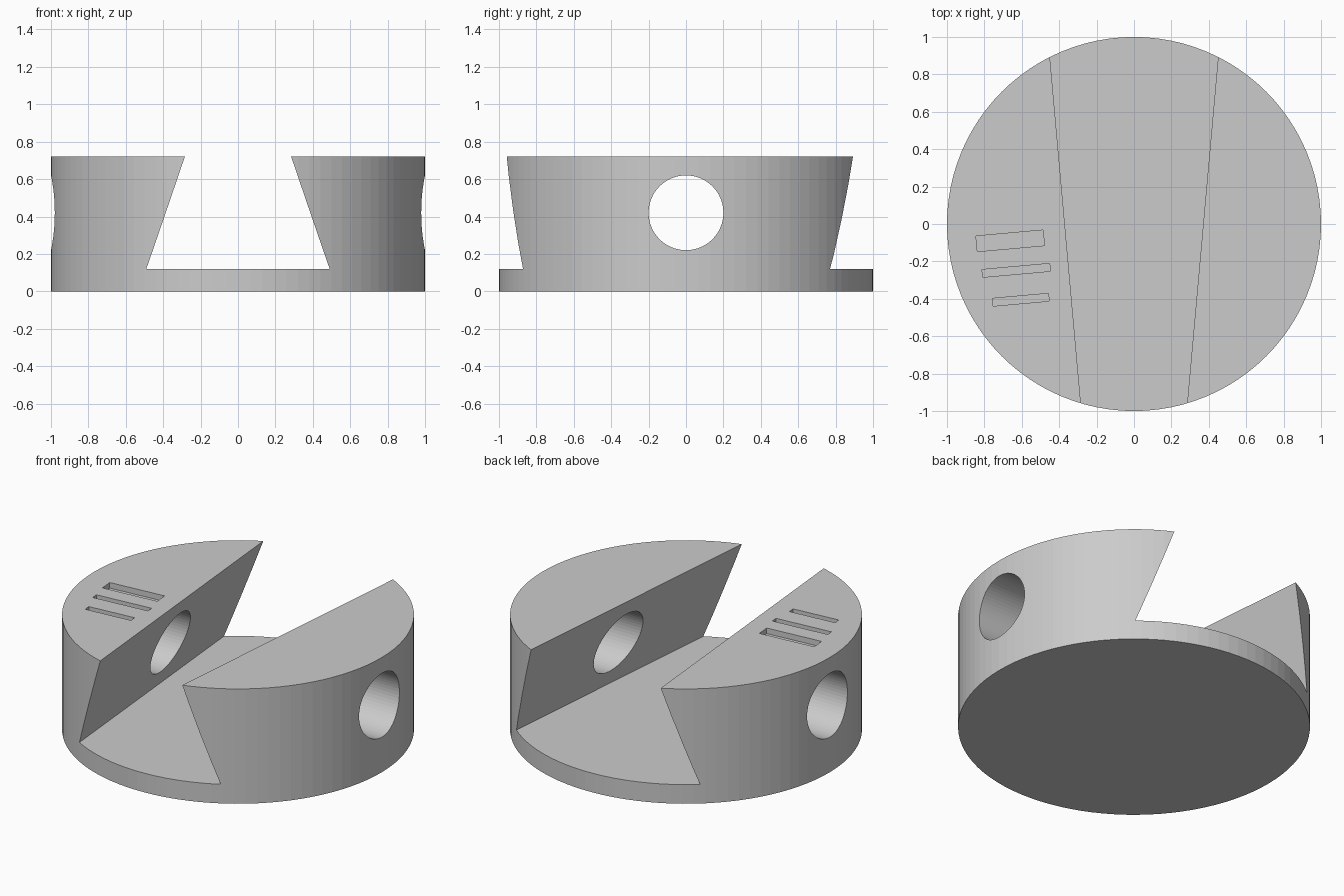
import bpy
import bmesh
from math import atan, pi
from mathutils import Matrix

HEIGHT, FLOOR = 0.72, 0.12
TAPER, FLARE = 0.0894, 0.33   # slot widens to the back and towards its floor

if "Cube" in bpy.data.objects:
    bpy.data.objects.remove(bpy.data.objects["Cube"])

grey = bpy.data.materials.new("plain grey")
grey.use_nodes = True
grey.diffuse_color = (0.6, 0.6, 0.6, 1)
grey.node_tree.nodes["Principled BSDF"].inputs["Base Color"].default_value = (0.6, 0.6, 0.6, 1)


def make_object(name, bm):
    bmesh.ops.recalc_face_normals(bm, faces=bm.faces)
    mesh = bpy.data.meshes.new(name)
    bm.to_mesh(mesh)
    bm.free()
    mesh.materials.append(grey)
    obj = bpy.data.objects.new(name, mesh)
    bpy.context.collection.objects.link(obj)
    return obj


def cylinder(name, radius, depth, sides, matrix):
    bm = bmesh.new()
    bmesh.ops.create_cone(bm, cap_ends=True, segments=sides, radius1=radius,
                          radius2=radius, depth=depth, matrix=matrix)
    return make_object(name, bm)


def box(name, size, matrix):
    bm = bmesh.new()
    bmesh.ops.create_cube(bm, size=1, matrix=matrix @ Matrix.Diagonal((*size, 1)))
    return make_object(name, bm)


# Round body
body = cylinder("round_base", 1, HEIGHT, 96, Matrix.Translation((0, 0, HEIGHT / 2)))

# Tapered dovetail slot, open at front, back and top
slot_top = HEIGHT + 0.1
slot = box("slot_cutter", (2, 2.4, slot_top - FLOOR),
           Matrix.Translation((0, 0, (slot_top + FLOOR) / 2)))
for v in slot.data.vertices:
    v.co.x *= 0.37 + TAPER * v.co.y + FLARE * (HEIGHT - v.co.z)

# Round hole running from side to side
hole = cylinder("cross_hole_cutter", 0.2, 2.4, 64,
                Matrix.Translation((0, 0, 0.42)) @ Matrix.Rotation(pi / 2, 4, 'Y'))
cutters = [slot, hole]

# Three shallow grooves in the top, square to the slot edge
for x, y, length, width in ((-0.662, -0.09, 0.36, 0.083),
                            (-0.63, -0.248, 0.363, 0.041),
                            (-0.605, -0.405, 0.3, 0.041)):
    place = Matrix.Translation((x, y, HEIGHT)) @ Matrix.Rotation(atan(TAPER), 4, 'Z')
    cutters.append(box("groove_cutter", (length, width, 0.07), place))

# Cut everything out of the body, then drop the cutters
bpy.context.view_layer.objects.active = body
for cutter in cutters:
    cutter.hide_render = True
    mod = body.modifiers.new("cut", 'BOOLEAN')
    mod.operation = 'DIFFERENCE'
    mod.solver = 'EXACT'
    mod.object = cutter
    bpy.ops.object.modifier_apply(modifier=mod.name)
    bpy.data.objects.remove(cutter)
